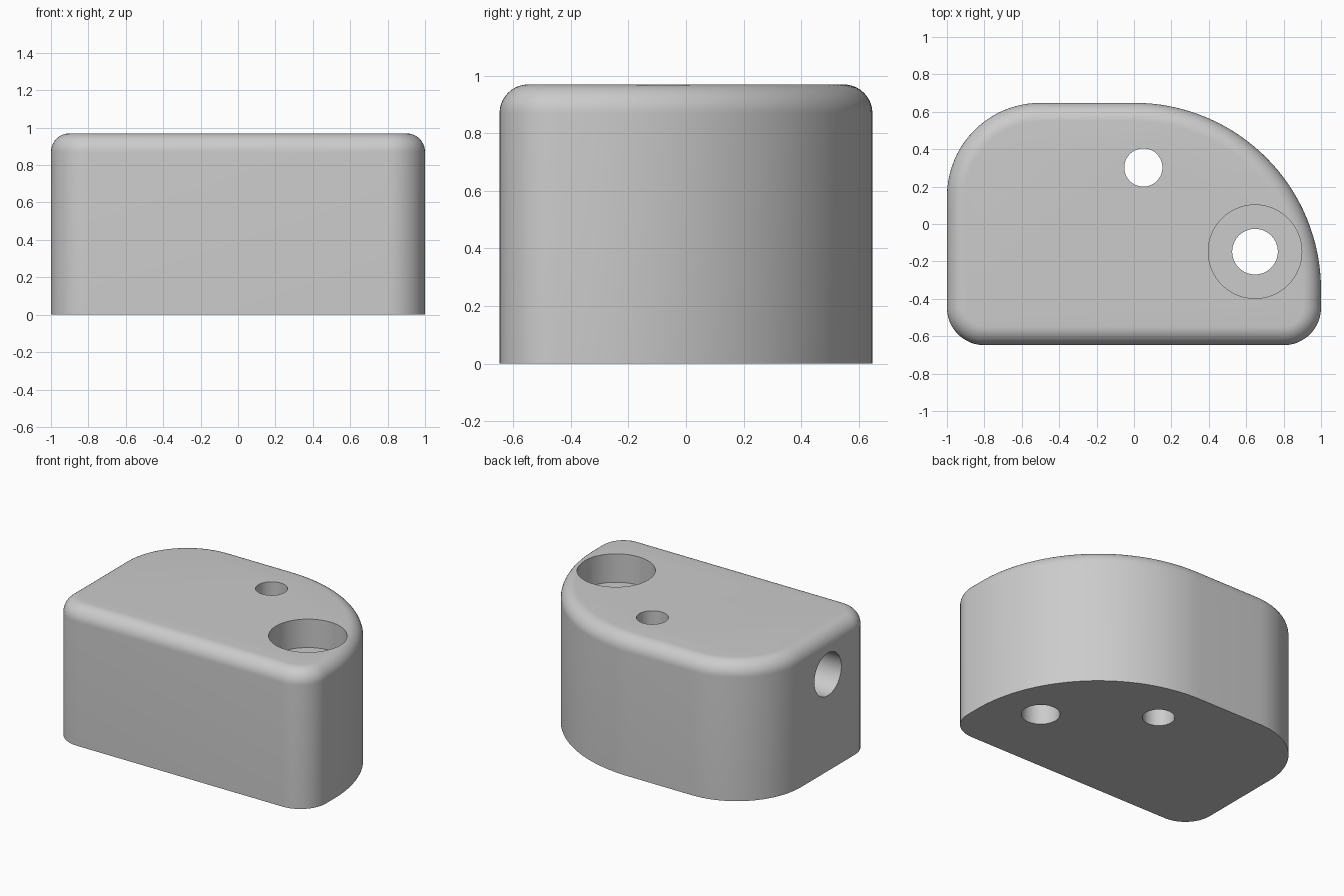
import bpy, bmesh
from math import sin, cos, pi, radians
from mathutils import Vector, Matrix

cube = bpy.data.objects.get("Cube")
if cube:
    bpy.data.objects.remove(cube, do_unlink=True)

HEIGHT, FILLET, HALF_Y = 0.97, 0.1, 0.648

grey = bpy.data.materials.new("plain grey")
grey.use_nodes = True
grey.diffuse_color = (0.6, 0.6, 0.6, 1)
grey.node_tree.nodes["Principled BSDF"].inputs["Base Color"].default_value = grey.diffuse_color


def outline(inset):
    """Rounded plan outline, anticlockwise, shrunk by inset."""
    corners = [(1, -1, 0.2, 12), (1, 1, 1.0, 32), (-1, 1, 0.5, 20), (-1, -1, 0.2, 12)]
    points = []
    for k, (sx, sy, radius, steps) in enumerate(corners):
        cx, cy = sx * (1 - radius), sy * (HALF_Y - radius)
        for i in range(steps + 1):
            a = (k - 1 + i / steps) * pi / 2
            points.append((cx + (radius - inset) * cos(a), cy + (radius - inset) * sin(a)))
    return points


# Body: straight walls, then a quarter-round fillet up to the flat top
levels = [(0, 0)]
for i in range(11):
    a = i / 10 * pi / 2
    levels.append((FILLET * (1 - cos(a)), HEIGHT - FILLET * (1 - sin(a))))

bm = bmesh.new()
rings = [[bm.verts.new((x, y, z)) for x, y in outline(inset)] for inset, z in levels]
for low, high in zip(rings, rings[1:]):
    for i in range(len(low)):
        j = (i + 1) % len(low)
        bm.faces.new((low[i], low[j], high[j], high[i]))
bm.faces.new(rings[0][::-1])
bm.faces.new(rings[-1])
mesh = bpy.data.meshes.new("block_body")
bm.to_mesh(mesh)
bm.free()
body = bpy.data.objects.new("block_body", mesh)
bpy.context.collection.objects.link(body)
mesh.materials.append(grey)
bpy.context.view_layer.objects.active = body
body.select_set(True)


def drill(name, radius, start, end):
    """Cut a round hole between two points."""
    start, end = Vector(start), Vector(end)
    axis = end - start
    turn = axis.to_track_quat('Z', 'Y').to_matrix().to_4x4()
    cutter_mesh = bpy.data.meshes.new(name)
    b = bmesh.new()
    bmesh.ops.create_cone(b, cap_ends=True, segments=64, radius1=radius, radius2=radius,
                          depth=axis.length,
                          matrix=Matrix.Translation((start + end) / 2) @ turn)
    b.to_mesh(cutter_mesh)
    b.free()
    cutter_mesh.materials.append(grey)
    cutter = bpy.data.objects.new(name, cutter_mesh)
    cutter.hide_render = True
    bpy.context.collection.objects.link(cutter)
    cut = body.modifiers.new(name, 'BOOLEAN')
    cut.operation, cut.solver, cut.object = 'DIFFERENCE', 'EXACT', cutter
    bpy.ops.object.modifier_apply(modifier=name)
    bpy.data.objects.remove(cutter, do_unlink=True)


# Holes: counterbored bolt hole, small through hole, blind side hole
drill("counterbore", 0.25, (0.647, -0.148, 0.77), (0.647, -0.148, 1.2))
drill("bolt_hole", 0.122, (0.647, -0.148, -0.2), (0.647, -0.148, 1))
drill("small_hole", 0.102, (0.05, 0.302, -0.2), (0.05, 0.302, 1.2))
drill("side_hole", 0.15, (-1.2, -0.148, 0.68), (-0.2, -0.148, 0.68))

bpy.ops.object.shade_smooth_by_angle(angle=radians(30))
